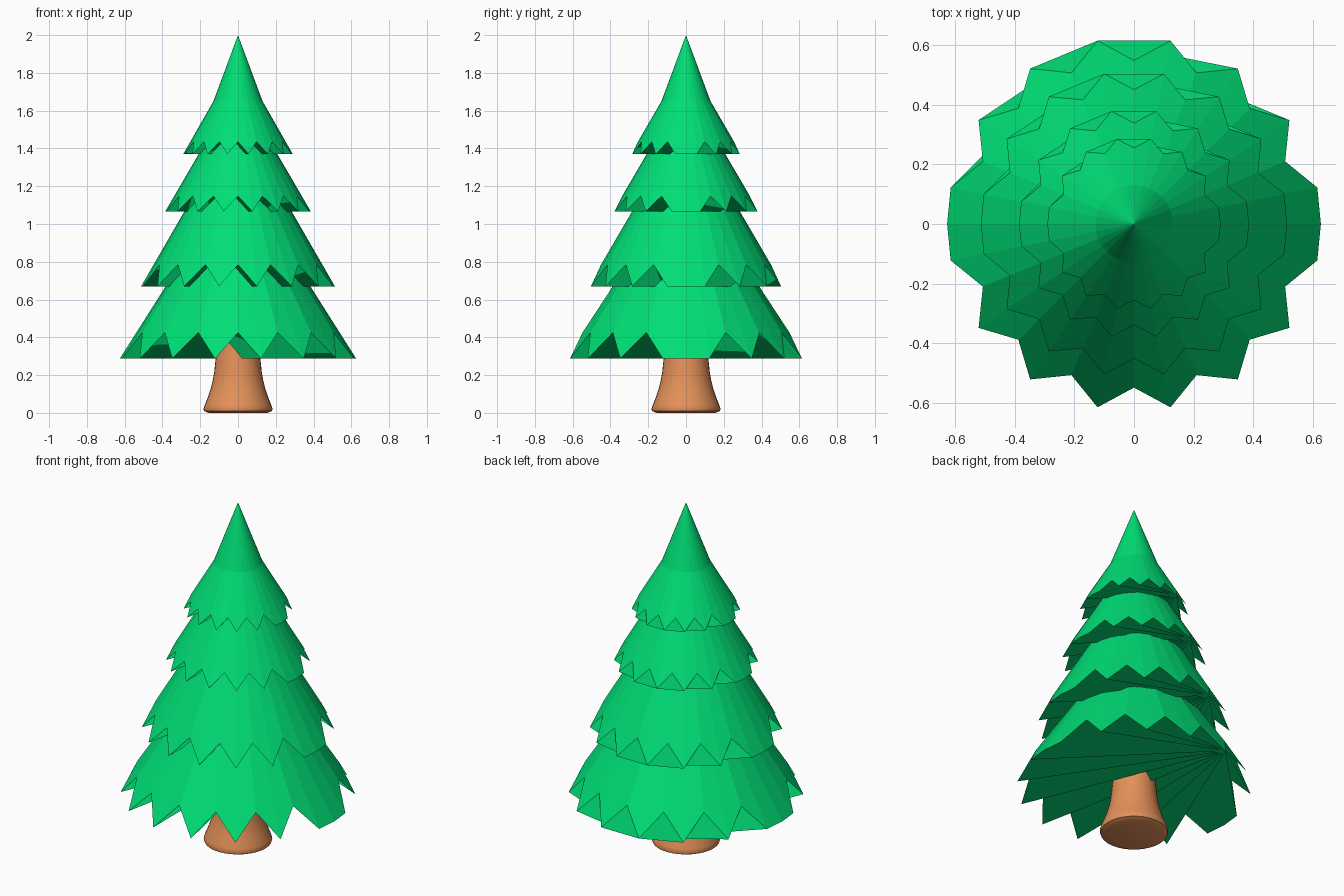
import bpy, bmesh
from math import cos, sin, pi

if "Cube" in bpy.data.objects:
    bpy.data.objects.remove(bpy.data.objects["Cube"])


def material(name, color):
    m = bpy.data.materials.new(name)
    m.diffuse_color = color
    m.use_nodes = True
    m.node_tree.nodes["Principled BSDF"].inputs["Base Color"].default_value = m.diffuse_color
    return m


green = material("needles", (0.0, 0.73, 0.18, 1))
brown = material("bark", (0.77, 0.28, 0.10, 1))


def finish(name, bm, mat):
    me = bpy.data.meshes.new(name)
    bm.to_mesh(me)
    bm.free()
    ob = bpy.data.objects.new(name, me)
    bpy.context.collection.objects.link(ob)
    me.materials.append(mat)
    return ob


def ring(bm, n, point):
    # point(i) gives the (radius, height) of ring vertex i
    out = []
    for i in range(n):
        r, z = point(i)
        a = 2 * pi * i / n
        out.append(bm.verts.new((r * cos(a), r * sin(a), z)))
    return out


def bridge(bm, a, b):
    n = len(a)
    for i in range(n):
        j = (i + 1) % n
        bm.faces.new((a[i], a[j], b[j], b[i]))


def branch_tier(name, tip, valley, top, apex=None):
    """Zigzag-edged cone; the two side points (+x, -x) stay low."""
    n = 32
    bm = bmesh.new()
    low = ring(bm, n, lambda i: tip if i % 2 or i % 16 == 0 else valley)
    up = ring(bm, n, lambda i: top)
    bridge(bm, low, up)
    # underside fanned from one tip, with the notches beside it left open
    s = 9
    lo = [low[(s + k) % n] for k in range(n)]
    for k in range(2, n - 2):
        bm.faces.new((lo[0], lo[k + 1], lo[k]))
    fan = {f.index for f in bm.faces}
    bm.faces.new((lo[0], lo[2], lo[1]))
    bm.faces.new((lo[0], lo[n - 1], lo[n - 2]))
    if apex:
        peak = bm.verts.new((0, 0, apex))
        for i in range(n):
            bm.faces.new((up[i], up[(i + 1) % n], peak))
    else:
        bm.faces.new(up)
    bm.faces.index_update()
    under = {f.index for f in bm.faces if all(v in low for v in f.verts)}
    me = finish(name, bm, green).data
    # shade the whole underside as one surface facing down
    me.normals_split_custom_set(
        [(0, 0, -1) if p.index in under else p.normal[:]
         for p in me.polygons for _ in p.loop_indices])


# Foliage tiers, bottom to top
branch_tier("branches_bottom", (0.626, 0.287), (0.548, 0.425), (0.25, 0.88))
branch_tier("branches_lower", (0.513, 0.67), (0.45, 0.785), (0.19, 1.23))
branch_tier("branches_upper", (0.385, 1.067), (0.338, 1.148), (0.15, 1.47))
branch_tier("branches_top", (0.29, 1.37), (0.255, 1.435), (0.13, 1.65), 2.0)

# Flared trunk
profile = [(0.155, 0.0), (0.165, 0.004), (0.179, 0.009), (0.183, 0.02),
           (0.177, 0.04), (0.161, 0.08), (0.147, 0.12), (0.135, 0.165),
           (0.126, 0.215), (0.119, 0.28), (0.11, 0.38), (0.105, 0.5)]
bm = bmesh.new()
rings = [ring(bm, 32, lambda i, p=p: p) for p in profile]
for a, b in zip(rings, rings[1:]):
    bridge(bm, a, b)
bm.faces.new(rings[0][::-1])
bm.faces.new(rings[-1])
trunk = finish("trunk", bm, brown)
bpy.context.view_layer.objects.active = trunk
trunk.select_set(True)
bpy.ops.object.shade_smooth_by_angle(angle=0.8)
